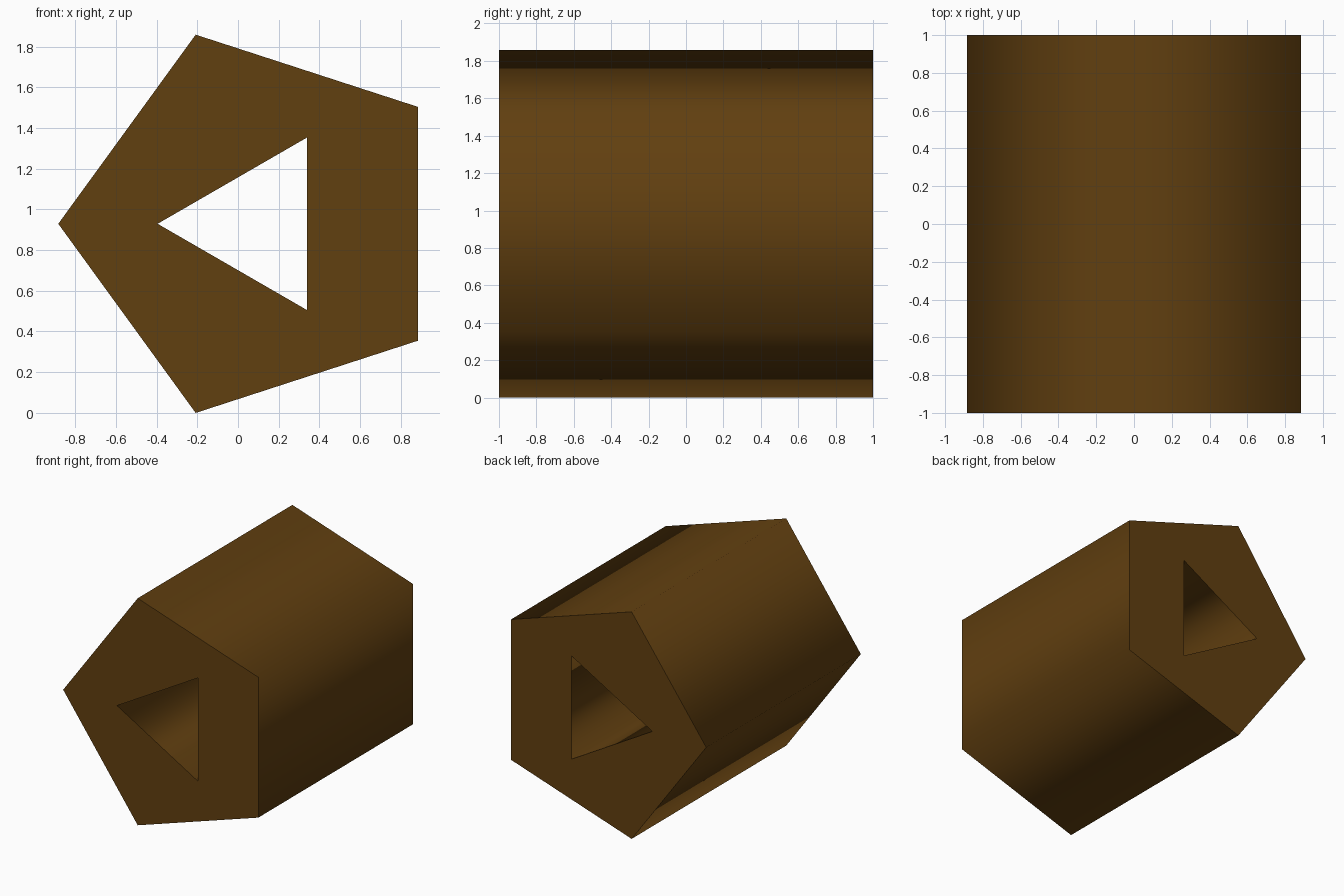
import bpy, bmesh
from math import pi, sin, cos
from mathutils import Vector

if "Cube" in bpy.data.objects:
    bpy.data.objects.remove(bpy.data.objects["Cube"])

CX, CZ = 0.094, 0.929          # axis of the prism
HALF = 1.0                     # half length along y


def ring(bm, sides, radius):
    """Closed regular polygon in the front plane, one corner pointing to -x."""
    vs = [bm.verts.new((CX + radius * cos(pi + 2 * pi * i / sides), -HALF,
                        CZ + radius * sin(pi + 2 * pi * i / sides)))
          for i in range(sides)]
    return [bm.edges.new((vs[i], vs[(i + 1) % sides])) for i in range(sides)]


# Front cap: pentagon with a triangular hole, extruded to the back
bm = bmesh.new()
edges = ring(bm, 5, 0.977) + ring(bm, 3, 0.489)
bmesh.ops.triangle_fill(bm, edges=edges, use_beauty=True, normal=Vector((0, -1, 0)))
ext = bmesh.ops.extrude_face_region(bm, geom=bm.faces[:], use_keep_orig=True)
back = [g for g in ext["geom"] if isinstance(g, bmesh.types.BMVert)]
bmesh.ops.translate(bm, verts=back, vec=(0, 2 * HALF, 0))
bmesh.ops.recalc_face_normals(bm, faces=bm.faces[:])

# Smooth walls, flat caps with sharp rims
bm.normal_update()
for f in bm.faces:
    f.smooth = abs(f.normal.y) < 0.5
for e in bm.edges:
    if len({f.smooth for f in e.link_faces}) > 1:
        e.smooth = False

mesh = bpy.data.meshes.new("pentagon_tube")
bm.to_mesh(mesh)
bm.free()
tube = bpy.data.objects.new("pentagon_tube", mesh)
bpy.context.collection.objects.link(tube)

# Dark brown
mat = bpy.data.materials.new("dark_brown")
mat.diffuse_color = (0.12, 0.05, 0.005, 1)
mat.use_nodes = True
mat.node_tree.nodes["Principled BSDF"].inputs["Base Color"].default_value = mat.diffuse_color
mesh.materials.append(mat)
